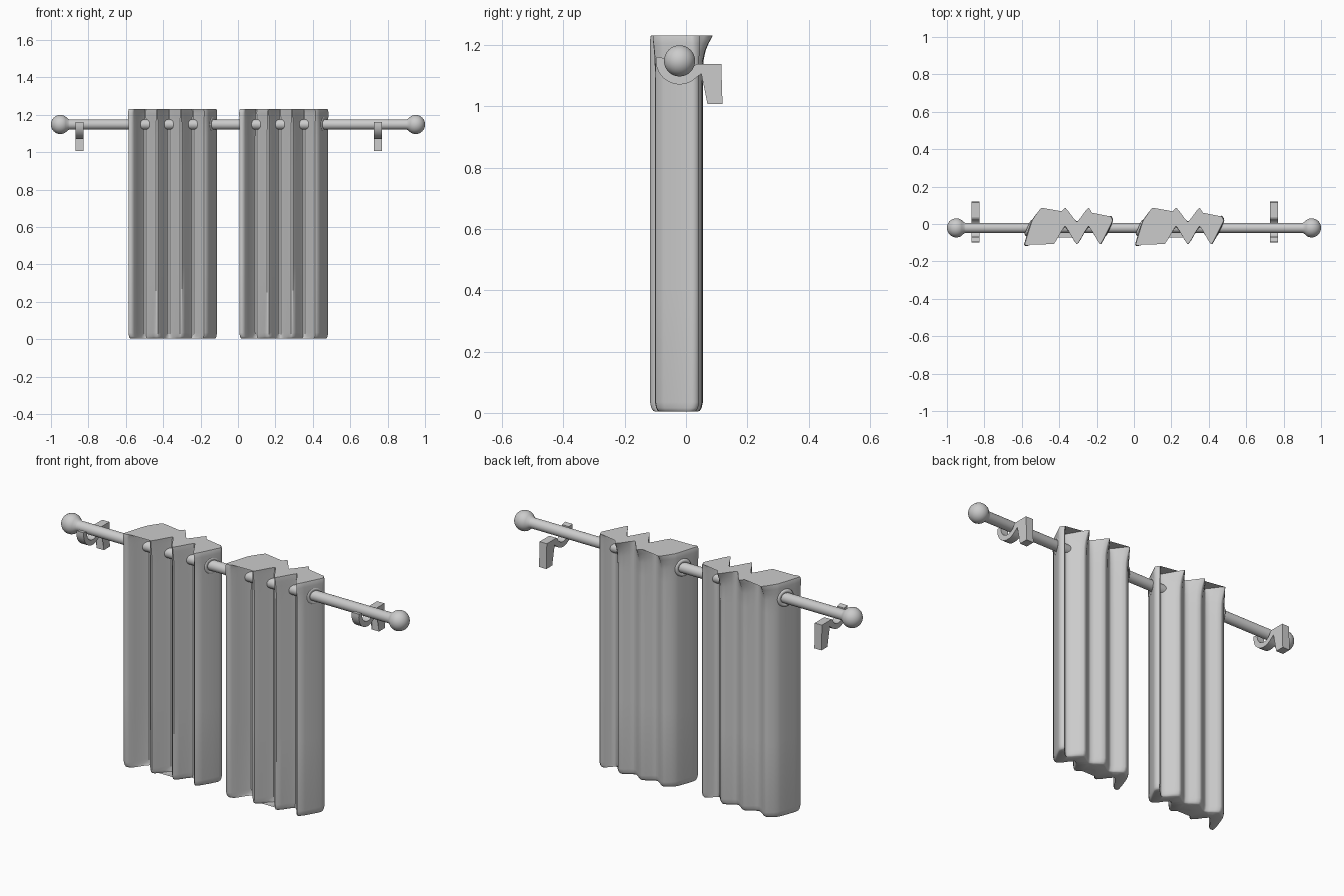
import bpy, bmesh, math
from mathutils import Vector

if "Cube" in bpy.data.objects:
    bpy.data.objects.remove(bpy.data.objects["Cube"])

ROD_Y, ROD_Z = -0.021, 1.148


def finish(bm, name, angle=40):
    bmesh.ops.recalc_face_normals(bm, faces=bm.faces[:])
    me = bpy.data.meshes.new(name)
    bm.to_mesh(me)
    bm.free()
    ob = bpy.data.objects.new(name, me)
    bpy.context.collection.objects.link(ob)
    bpy.ops.object.select_all(action='DESELECT')
    ob.select_set(True)
    bpy.context.view_layer.objects.active = ob
    bpy.ops.object.shade_smooth_by_angle(angle=math.radians(angle))
    return ob


def loft(name, rings, angle=40):
    bm = bmesh.new()
    rows = [[bm.verts.new(p) for p in r] for r in rings]
    n = len(rows[0])
    for a, b in zip(rows, rows[1:]):
        for i in range(n):
            bm.faces.new((a[i], a[(i + 1) % n], b[(i + 1) % n], b[i]))
    bm.faces.new(rows[0])
    bm.faces.new(rows[-1])
    bmesh.ops.triangulate(bm, faces=[f for f in bm.faces if len(f.verts) > 4])
    return finish(bm, name, angle)


def chaikin(pts, q):
    out = []
    for i, p in enumerate(pts):
        nxt = pts[(i + 1) % len(pts)]
        out += [p.lerp(nxt, q), p.lerp(nxt, 1 - q)]
    return out


def circle(x, r, n=32):
    return [(x, ROD_Y + r * math.cos(2 * math.pi * i / n),
             ROD_Z + r * math.sin(2 * math.pi * i / n)) for i in range(n)]


# Rod with ball finials, turned as one profile
half = [(0.95 + 0.05 * math.cos(a), 0.051 * math.sin(a))
        for a in [math.radians(5 + 10 * k) for k in range(13)]]
half += [(0.908, 0.029), (0.9, 0.027)]
prof = half + [(-x, r) for x, r in reversed(half)]
loft("curtain_rod", [circle(x, r) for x, r in prof])

# Wall brackets: cradle under the rod, arm and wall plate
hook = []
for k in range(13):
    a = math.radians(170 + k * 145 / 12)
    hook.append((ROD_Y + 0.077 * math.cos(a), ROD_Z + 0.077 * math.sin(a)))
hook += [(0.05, 1.106), (0.072, 1.106), (0.07, 1.007), (0.119, 1.007),
         (0.115, 1.138), (0.035, 1.138), (0.026, 1.132)]
for k in range(12):
    a = math.radians(325 - k * 155 / 11)
    hook.append((ROD_Y + 0.05 * math.cos(a), ROD_Z + 0.05 * math.sin(a)))
for side, x in (("left", -0.848), ("right", 0.748)):
    loft("bracket_" + side, [[(x + d, y, z) for y, z in hook] for d in (-0.021, 0.021)], 30)

# Curtain section: back folds (p) and front folds (v)
P, V = (-0.144, -0.016, 0.112), (-0.08, 0.048, 0.176)


def section(flare, q):
    pts = [(-0.238, -0.116), (-0.208, -0.118)]
    for p, v in zip(P, V):
        pts += [(p, -0.005), (v, -0.118)]
    pts += [(0.245, 0.022), (0.228, 0.048), (V[2], -0.02)]
    for i in (2, 1, 0):
        pts.append((P[i], 0.062 + flare))
        if i:
            pts.append((V[i - 1], 0.008))
    pts.append((-0.196, 0.02))
    return chaikin(chaikin([Vector(p) for p in pts], q), 0.25)


# rows: height, fold flare, corner roundness, scale in x, scale in y
ROWS = [(0.004, 0, .15, .955, .80), (0.007, 0, .15, .975, .88), (0.016, 0, .15, .99, .95),
        (0.035, 0, .15, 1, 1), (0.4, 0, .15, 1, 1), (0.8, 0, .15, 1, 1),
        (1.08, 0, .15, 1, 1), (1.15, .002, .14, 1, 1), (1.18, .008, .12, 1, 1),
        (1.205, .018, .10, 1, 1), (1.22, .027, .08, .995, .99), (1.23, .034, .07, .98, .97)]

for side, cx in (("left", -0.353), ("right", 0.241)):
    rings = [[(cx + p.x * sx, -0.03 + (p.y + 0.03) * sy, z) for p in section(fl, q)]
             for z, fl, q, sx, sy in ROWS]
    loft("curtain_" + side, rings, 50)

    # Eyelets where the rod passes through each fold
    spots = [(-0.207, 1)] + [(p + s * 0.032, -s) for p in P for s in (-1, 1)] + [(0.214, 1)]
    for i, (x, s) in enumerate(spots):
        bpy.ops.mesh.primitive_torus_add(
            major_radius=0.035, minor_radius=0.011, major_segments=28, minor_segments=10,
            location=(cx + x, ROD_Y, ROD_Z),
            rotation=(0, math.pi / 2, -s * math.radians(24)))
        ob = bpy.context.object
        ob.name = f"eyelet_{side}_{i + 1}"
        bpy.ops.object.shade_smooth_by_angle(angle=math.radians(40))
